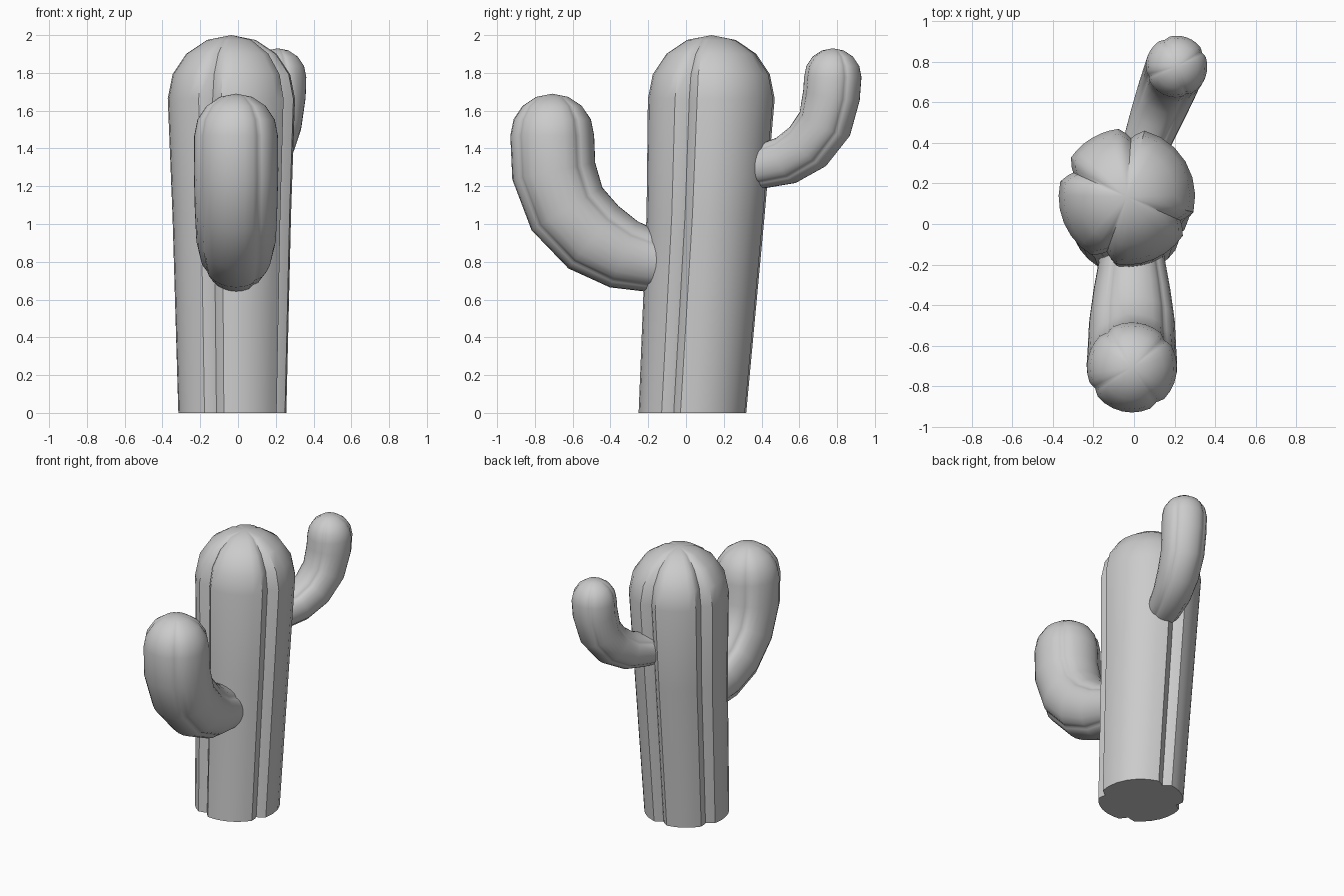
import bpy, bmesh
from math import sin, cos, pi, radians
from mathutils import Vector

if "Cube" in bpy.data.objects:
    bpy.data.objects.remove(bpy.data.objects["Cube"])


def rib_profile(grooves, depth):
    """Unit outline as (angle, radius): round ribs split by narrow grooves."""
    out = []
    for i, g in enumerate(grooves):
        nxt = grooves[(i + 1) % len(grooves)]
        if nxt <= g:
            nxt += 360
        out += [(g - 4, 1 - depth * 0.6), (g, 1 - depth), (g + 4, 1 - depth * 0.6)]
        a, b = g + 11, nxt - 11
        out += [(a + (b - a) * k / 6, 1.0) for k in range(7)]
    return [(radians(a), r) for a, r in out]


def ribbed_limb(name, path, side, grooves, depth, upright=False):
    """Sweep the ribbed outline along (x, y, z, radius) points and add a domed tip."""
    pts = [Vector(p[:3]) for p in path]
    rad = [p[3] for p in path]
    up = Vector((0, 0, 1))
    side = Vector(side).normalized()
    rings = []
    last = len(pts) - 1
    for i, p in enumerate(pts):
        t = pts[min(i + 1, last)] - pts[max(i - 1, 0)]
        t = up if upright or i == last else t.normalized()
        rings.append((p, t, rad[i]))
    for k in range(1, 4):
        a = k * pi / 8
        rings.append((pts[-1] + up * rad[-1] * sin(a), up, rad[-1] * cos(a)))

    outline = rib_profile(grooves, depth)
    n = len(outline)
    bm = bmesh.new()
    loops = []
    for c, t, r in rings:
        nrm = t.cross(side).normalized()
        loops.append([bm.verts.new(c + (side * cos(a) + nrm * sin(a)) * r * f)
                      for a, f in outline])
    for lo, hi in zip(loops, loops[1:]):
        for j in range(n):
            bm.faces.new((lo[j], lo[(j + 1) % n], hi[(j + 1) % n], hi[j]))
    tip = bm.verts.new(pts[-1] + up * rad[-1])
    for j in range(n):
        bm.faces.new((loops[-1][j], loops[-1][(j + 1) % n], tip))
    bm.faces.new(loops[0][::-1])
    bmesh.ops.recalc_face_normals(bm, faces=bm.faces)

    mesh = bpy.data.meshes.new(name)
    bm.to_mesh(mesh)
    bm.free()
    obj = bpy.data.objects.new(name, mesh)
    bpy.context.collection.objects.link(obj)
    bpy.ops.object.select_all(action='DESELECT')
    obj.select_set(True)
    bpy.context.view_layer.objects.active = obj
    bpy.ops.object.shade_smooth_by_angle(angle=radians(40))
    return obj


# Leaning trunk with a flat base and four grooves
ribbed_limb("cactus_trunk",
            [(-0.03, 0.035, 0, 0.286), (-0.033, 0.105, 1.05, 0.314),
             (-0.035, 0.135, 1.663, 0.337)],
            (1, 0, 0), [86, 156, 250, 336], 0.14, upright=True)

# Thick arm at the front
ribbed_limb("front_arm",
            [(-0.01, -0.03, 0.78, 0.15), (-0.01, -0.19, 0.805, 0.165),
             (-0.01, -0.33, 0.84, 0.19), (-0.01, -0.49, 0.93, 0.212),
             (-0.01, -0.63, 1.08, 0.219), (-0.01, -0.70, 1.28, 0.224),
             (-0.01, -0.708, 1.468, 0.222)],
            (1, 0, 0), [40, 125, 210, 305], 0.06)

# Thin arm at the back
ribbed_limb("back_arm",
            [(0.02, 0.28, 1.29, 0.105), (0.065, 0.41, 1.307, 0.117),
             (0.11, 0.53, 1.337, 0.13), (0.155, 0.645, 1.41, 0.141),
             (0.19, 0.735, 1.53, 0.147), (0.207, 0.77, 1.68, 0.152),
             (0.21, 0.777, 1.778, 0.152)],
            (0.93, -0.36, 0), [50, 135, 220, 310], 0.06)
